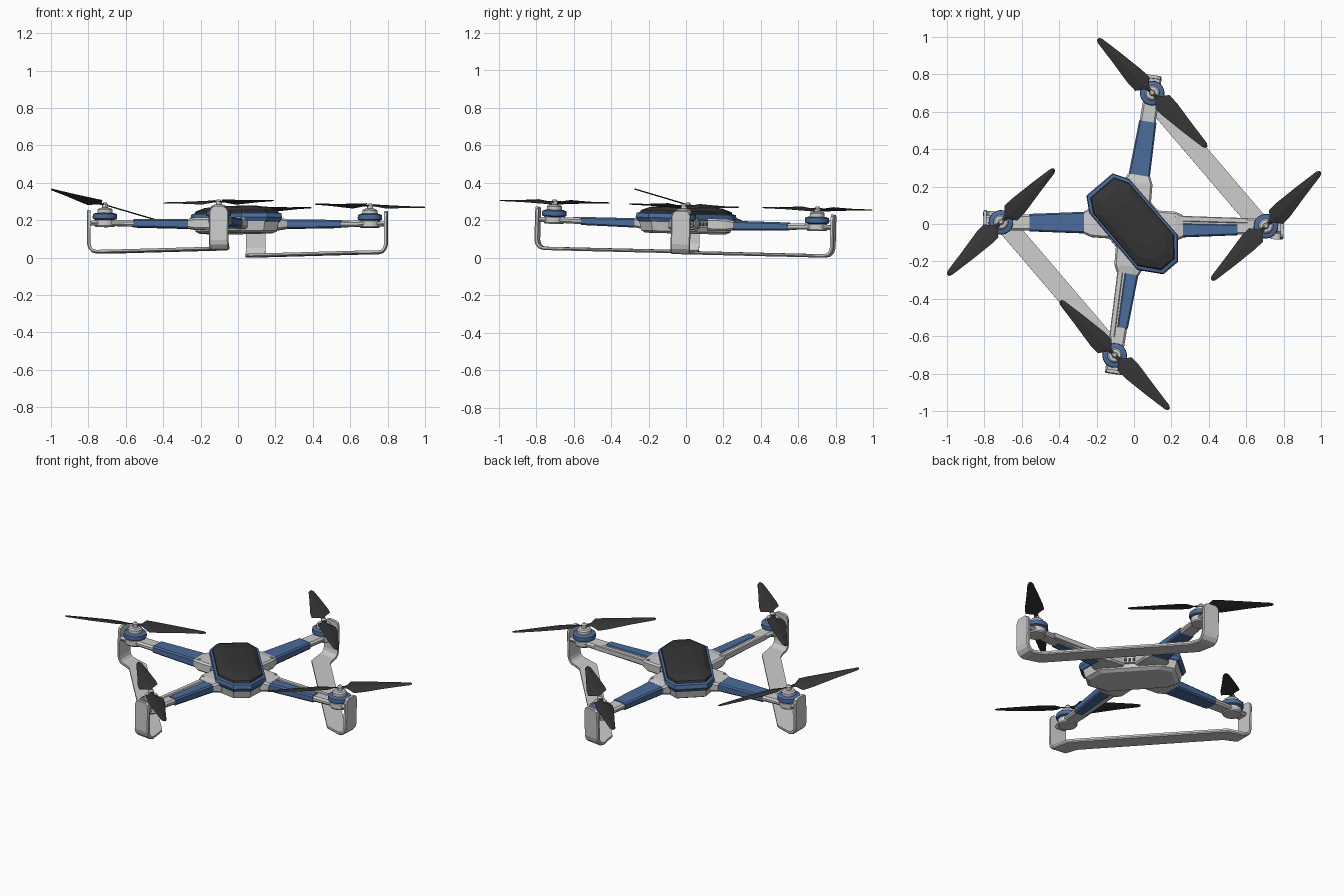
import bpy, bmesh
from math import sin, cos, pi, radians
from mathutils import Vector, Matrix

if "Cube" in bpy.data.objects:
    bpy.data.objects.remove(bpy.data.objects["Cube"])

BLUE = bpy.data.materials.new("blue_shell")
BLUE.diffuse_color = (0.07, 0.15, 0.33, 1)
BLUE.use_nodes = True
BLUE.node_tree.nodes["Principled BSDF"].inputs["Base Color"].default_value = BLUE.diffuse_color
DARK = bpy.data.materials.new("dark_plastic")
DARK.diffuse_color = (0.035, 0.035, 0.035, 1)
DARK.use_nodes = True
DARK.node_tree.nodes["Principled BSDF"].inputs["Base Color"].default_value = DARK.diffuse_color
parts = []


def add(name, bm, mat=None):
    bmesh.ops.recalc_face_normals(bm, faces=bm.faces)
    me = bpy.data.meshes.new(name)
    bm.to_mesh(me)
    bm.free()
    ob = bpy.data.objects.new(name, me)
    bpy.context.collection.objects.link(ob)
    if mat:
        me.materials.append(mat)
    parts.append(ob)
    return ob


def loft(name, rings, mat=None):
    """Skin a list of equal-length closed rings and cap both ends."""
    bm = bmesh.new()
    vs = [[bm.verts.new(p) for p in r] for r in rings]
    n = len(vs[0])
    for a, b in zip(vs, vs[1:]):
        for i in range(n):
            j = (i + 1) % n
            bm.faces.new((a[i], a[j], b[j], b[i]))
    bm.faces.new(vs[0])
    bm.faces.new(vs[-1])
    return add(name, bm, mat)


def turned(name, c, profile, mat=None, n=20):
    """Round part from (radius, z) pairs."""
    return loft(name, [[(c[0] + r * cos(2 * pi * i / n), c[1] + r * sin(2 * pi * i / n), z)
                        for i in range(n)] for r, z in profile], mat)


def beam(name, o, d, side, stations, mat=None, c=0.01):
    """Chamfered bar along d; stations are (t, w-, w+, z low, z high)."""
    rings = []
    for t, a, b, lo, hi in stations:
        sec = [(a + c, lo), (b - c, lo), (b, lo + c), (b, hi - c),
               (b - c, hi), (a + c, hi), (a, hi - c), (a, lo + c)]
        rings.append([(o + d * t + side * w) + Vector((0, 0, z)) for w, z in sec])
    return loft(name, rings, mat)


def box(name, c, size, mat=None):
    bm = bmesh.new()
    bmesh.ops.create_cube(bm, size=1, matrix=Matrix.Translation(c) @ Matrix.Diagonal((*size, 1)))
    return add(name, bm, mat)


# The drone is built facing -y, then turned and tilted at the end.
# Body: faceted shells from one octagonal plan
PLAN = [(-0.052, -0.307), (0.052, -0.307), (0.142, -0.2), (0.14, 0.2),
        (0.092, 0.28), (-0.092, 0.28), (-0.14, 0.2), (-0.142, -0.2)]


def shell(name, levels, mat=None):
    loft(name, [[(x * kx, y * ky, z) for x, y in PLAN] for kx, ky, z in levels], mat)


shell("body_hull", [(0.76, 0.8, 0.13), (0.9, 0.88, 0.142), (0.96, 0.93, 0.2)])
shell("body_band", [(0.96, 0.95, 0.19), (1, 1, 0.212), (0.98, 0.98, 0.235), (0.86, 0.9, 0.24)], BLUE)
shell("body_lid", [(0.9, 0.93, 0.234), (0.88, 0.9, 0.25), (0.68, 0.72, 0.268), (0.36, 0.45, 0.277)], DARK)
for s in (-1, 1):
    box("side_panel", (s * 0.136, 0, 0.183), (0.02, 0.13, 0.034))
    for i in (-1, 0, 1):
        box("side_vent", (s * 0.146, i * 0.022, 0.183), (0.004, 0.014, 0.02), DARK)

MX, MY = 0.532, 0.468


def blade_prop(name, c, angle, hand, tilt=0.0):
    """Two tapered, pitched blades on a small hub."""
    m = (Matrix.Translation(c) @ Matrix.Rotation(tilt, 4, 'Y') @ Matrix.Rotation(angle, 4, 'Z'))
    prof = [(0.012, -0.010, 0.010, 0.3), (0.04, -0.014, 0.014, 0.3), (0.072, -0.058, 0.05, 0.25),
            (0.13, -0.056, 0.048, 0.2), (0.27, -0.034, 0.032, 0.14), (0.395, -0.017, 0.015, 0.1),
            (0.41, -0.008, 0.007, 0.1)]
    for k in (0, 1):
        r = m @ Matrix.Rotation(pi * k, 4, 'Z')
        rings = []
        for x, a, b, p in prof:
            a, b, mid = a * hand, b * hand, (a + b) * hand / 2
            sec = [(a, 0), (mid, -0.002), (b, 0), (mid, 0.005)]
            rings.append([r @ Vector((x, y * cos(p), z + hand * y * sin(p))) for y, z in sec])
        loft(name, rings, DARK)


for sx in (-1, 1):
    for sy in (-1, 1):
        fb = ("front" if sy < 0 else "back") + ("_left" if sx < 0 else "_right")
        motor = Vector((sx * MX, sy * MY, 0))
        root = Vector((sx * 0.13, sy * 0.125, 0))
        d = (motor - root).normalized()
        side = Vector((d.y, -d.x, 0)) * sx          # points to the front
        # Arm with shoulder bracket
        beam("arm_" + fb, root, d, side, [
            (-0.04, -0.06, 0.06, 0.158, 0.2), (0.05, -0.056, 0.056, 0.16, 0.2),
            (0.36, -0.043, 0.043, 0.165, 0.199), (0.46, -0.043, 0.043, 0.168, 0.2),
            (0.57, -0.04, 0.04, 0.17, 0.198), (0.615, -0.036, 0.036, 0.172, 0.194)])
        beam("arm_bracket_" + fb, root, d, side, [
            (-0.05, -0.085, 0.085, 0.15, 0.214), (0.045, -0.078, 0.078, 0.15, 0.214),
            (0.085, -0.06, 0.06, 0.156, 0.206)])
        for w in (-0.055, 0.055):
            p = root + d * 0.05 + side * w
            turned("bracket_bolt", p, [(0.008, 0.21), (0.008, 0.217)], None, 8)
        # Blue arm cover: full width behind, offset to the leading side in front
        wa, wb = (-0.057, -0.046) if sy > 0 else (-0.018, -0.012)
        beam("arm_cover_" + fb, root, d, side, [
            (0.08, wa, 0.058, 0.155, 0.205), (0.375, wb, 0.047, 0.161, 0.204)], BLUE, 0.008)
        if sy < 0:
            beam("arm_rail_" + fb, root, d, side, [
                (0.08, -0.056, -0.026, 0.17, 0.204), (0.43, -0.044, -0.016, 0.17, 0.203)], None, 0.004)
        # Motor
        turned("motor_base_" + fb, motor, [(0.05, 0.163), (0.055, 0.17), (0.055, 0.198), (0.042, 0.205)])
        turned("motor_ring_" + fb, motor, [(0.045, 0.198), (0.064, 0.206), (0.066, 0.215),
                                           (0.064, 0.232), (0.048, 0.238)], BLUE)
        turned("motor_can_" + fb, motor, [(0.04, 0.23), (0.04, 0.256), (0.032, 0.264), (0.018, 0.266)])
        turned("motor_shaft_" + fb, motor, [(0.016, 0.26), (0.016, 0.285), (0.009, 0.294)], None, 12)
        # Propeller; the back left one is knocked out of level
        diag = sx * sy > 0
        loose = sx < 0 < sy
        blade_prop("propeller_" + fb, motor + Vector((0, 0, 0.28)),
                   radians(-85.5 if diag else 4.5), -1 if diag else 1, 0.185 if loose else 0.0)

# Landing skids: one flat strap per side, rising outside both motors
for sx in (-1, 1):
    half = []
    u = Vector((0.745, 0.667, 0))                    # outward at the back end
    wide = Vector((0.667, -0.745, 0))
    end = Vector((0.588, 0.535, 0))
    T = 0.009
    # stations: inset along u, height, strap normal (u part, z part), half width
    for inset, z, nu, nz, hw in [
            (0, 0.252, 1, 0, 0.03), (0, 0.243, 1, 0, 0.045), (0, 0.225, 1, 0, 0.052),
            (0, 0.075, 1, 0, 0.052), (0.006, 0.053, 0.92, -0.38, 0.052),
            (0.02, 0.037, 0.6, -0.8, 0.052), (0.042, 0.031, 0, -1, 0.052)]:
        half.append((end - u * inset + Vector((0, 0, z)), wide * hw, u * nu + Vector((0, 0, nz))))
    mitre = Vector((0.93, -0.37, 0))
    half.append((Vector((0.517, 0.435, 0.031)), mitre * 0.055, Vector((0, 0, -1))))

    def flip(v, ky):
        return Vector((v.x * sx, v.y * ky, v.z))
    path = [(flip(p, 1), flip(w, 1), flip(n, 1)) for p, w, n in half]
    path += [(flip(p, -1), flip(w, -1), flip(n, -1)) for p, w, n in reversed(half)]
    rings = []
    for p, w, n in path:
        n = n * T
        rings.append([p + w * 0.9 + n, p + w + n * 0.3, p + w - n, p - w - n, p - w + n * 0.3, p - w * 0.9 + n])
    loft("landing_skid_" + ("left" if sx < 0 else "right"), rings)

# Turn and tilt the whole craft, then rest it on the ground
pose = Matrix.Rotation(radians(40.5), 4, 'Z') @ Matrix.Rotation(0.02, 4, 'Y') @ Matrix.Rotation(-0.018, 4, 'X')
for ob in parts:
    ob.data.transform(pose)
low = min(v.co.z for ob in parts for v in ob.data.vertices)
mid = [(min(v.co[i] for ob in parts for v in ob.data.vertices) +
        max(v.co[i] for ob in parts for v in ob.data.vertices)) / 2 for i in (0, 1)]
for ob in parts:
    ob.data.transform(Matrix.Translation((-mid[0], -mid[1], -low)))
    if ob.name.startswith("motor"):
        for poly in ob.data.polygons:
            poly.use_smooth = len(poly.vertices) == 4
        ob.data.set_sharp_from_angle(angle=radians(30))
